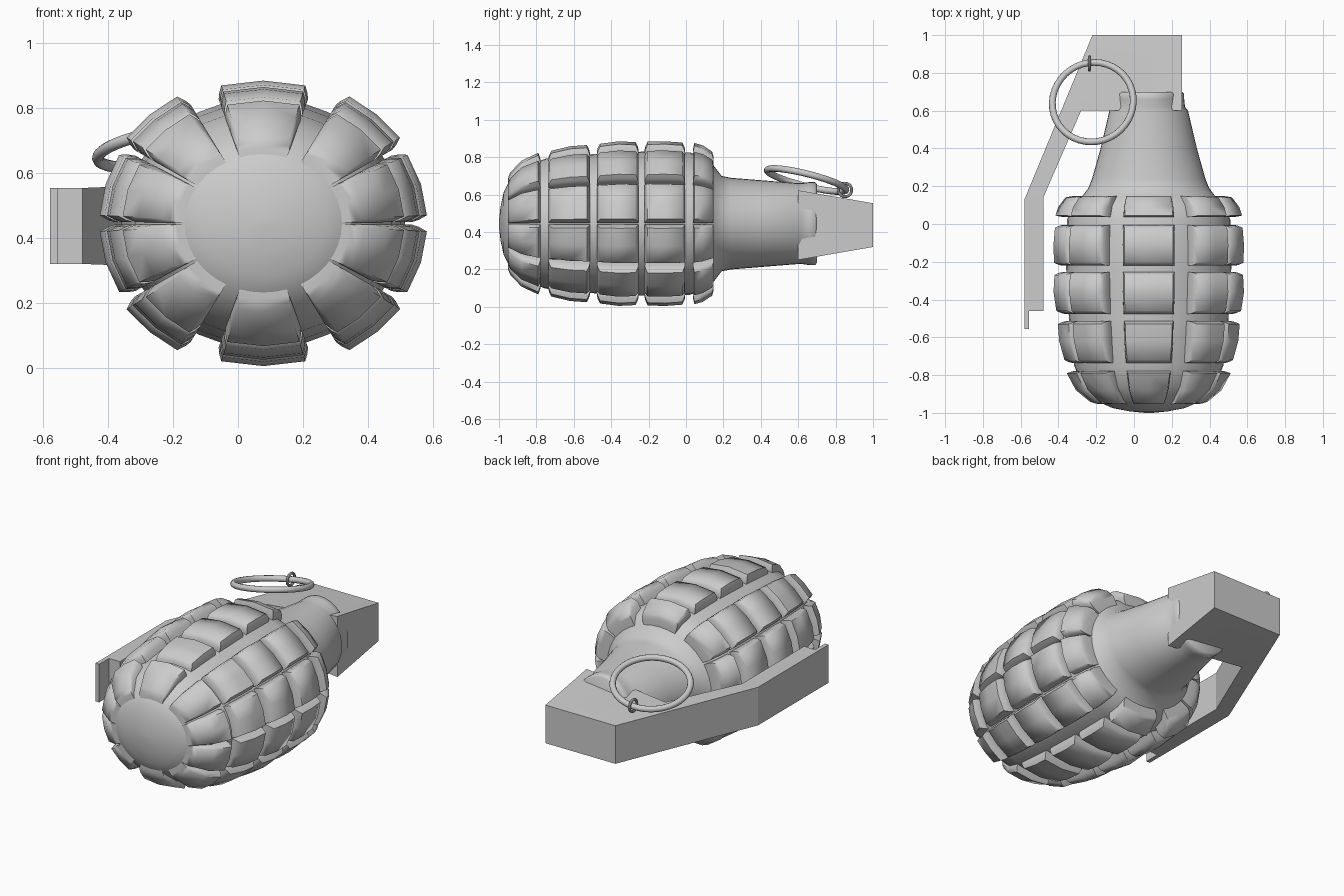
import bpy, bmesh
from math import cos, sin, radians, pi

if "Cube" in bpy.data.objects:
    bpy.data.objects.remove(bpy.data.objects["Cube"])

CX, CZ = 0.078, 0.445      # long axis of the body
RX, RZ = 0.5, 0.44         # half width and half height at the widest ring


def make(name, verts, faces, angle=40):
    mesh = bpy.data.meshes.new(name)
    mesh.from_pydata(verts, [], faces)
    bm = bmesh.new()
    bm.from_mesh(mesh)
    bmesh.ops.recalc_face_normals(bm, faces=bm.faces[:])
    bm.to_mesh(mesh)
    bm.free()
    ob = bpy.data.objects.new(name, mesh)
    bpy.context.collection.objects.link(ob)
    smooth(ob, angle)
    return ob


def smooth(ob, angle=40):
    bpy.ops.object.select_all(action='DESELECT')
    ob.select_set(True)
    bpy.context.view_layer.objects.active = ob
    bpy.ops.object.shade_smooth_by_angle(angle=radians(angle))


def revolve(name, profile, n=40):
    """Elliptical lathe along y; profile rows are (y, rx, rz)."""
    verts, faces = [], []
    for y, rx, rz in profile:
        for k in range(n):
            a = 2 * pi * k / n
            verts.append((CX + rx * cos(a), y, CZ + rz * sin(a)))
    for r in range(len(profile) - 1):
        for k in range(n):
            j = (k + 1) % n
            faces.append((r*n + k, r*n + j, (r+1)*n + j, (r+1)*n + k))
    faces.append(tuple(range(n)))
    faces.append(tuple(range((len(profile)-1)*n, len(profile)*n)))
    return make(name, verts, faces, 60)


# Core body and tapered neck in one smooth lathe, with a small lip on top
core = [(-1.0, .04), (-.992, .20), (-.975, .38), (-.94, .54), (-.86, .70),
        (-.75, .79), (-.5, .845), (-.23, .875), (.02, .865), (.10, .81),
        (.15, .70)]
neck = [(.19, .32, .255), (.24, .30, .245), (.4, .255, .232), (.6, .208, .216),
        (.62, .192, .216), (.66, .188, .222), (.69, .187, .222), (.7, .175, .21)]
revolve("body_and_neck", [(y, RX * s, RZ * s) for y, s in core] + neck)

# Raised pillow blocks: 5 rows of 10, mirrored left-right and top-bottom
rows = [[(-.94, .62), (-.88, .765), (-.79, .86)],
        [(-.72, .885), (-.62, .94), (-.53, .955)],
        [(-.46, .97), (-.36, 1.0), (-.27, .99)],
        [(-.205, .995), (-.11, 1.0), (-.02, .985)],
        [(.045, .98), (.09, .95), (.14, .875)]]
# column centre, half angle, radius factor
quarter = [(47.3, 11.8, 1.035), (15.8, 12.6, 1.01)]
cols = [(90, 15, 1.0), (270, 15, 1.0)]
for a, h, g in quarter:
    cols += [(a, h, g), (180 - a, h, g), (180 + a, h, g), (-a, h, g)]
# drop below the top surface, extra half angle, growth along y
layers = [(0, 0, 1.0), (.05, 1.7, 1.12), (.09, 2.6, 1.17), (.2, 2.4, 1.15)]
verts, faces = [], []
for row in rows:
    mid = (row[0][0] + row[2][0]) / 2
    for c, half, g in cols:
        base = len(verts)
        for drop, extra, grow in layers:
            for y, s in row:
                for d in (-1, 0, 1):
                    a = radians(c + d * (half + extra))
                    r = s * g - drop
                    verts.append((CX + RX*r*cos(a), mid + (y-mid)*grow,
                                  CZ + RZ*r*sin(a)))
        for i in (0, 1):
            for j in (0, 1):
                k = base + 3*i + j
                faces.append((k, k+1, k+4, k+3))
        rim = [0, 1, 2, 5, 8, 7, 6, 3]
        for lay in (0, 9, 18):
            for i in range(8):
                p, q = rim[i], rim[(i + 1) % 8]
                faces.append((base+lay+p, base+lay+q, base+lay+9+q, base+lay+9+p))
        faces.append(tuple(base + 27 + p for p in rim))
make("raised_blocks", verts, faces, 65)

# Head and lever: outline in top view with half thickness at each point
outline = [(.255, 1, .117), (-.22, 1, .117), (-.58, .13, .117),
           (-.58, -.46, .117), (-.58, -.555, .117), (-.555, -.555, .117),
           (-.555, -.46, .117), (-.48, -.46, .117), (-.48, .14, .117),
           (-.28, .6, .125), (.255, .6, .186)]
n = len(outline)
verts = [(x, y, .437 + t) for x, y, t in outline] + \
        [(x, y, .437 - t) for x, y, t in outline]
faces = [(i, (i+1) % n, n + (i+1) % n, n + i) for i in range(n)]
for f in [(0, 1, 9, 10), (1, 2, 8, 9), (2, 3, 6, 7, 8), (3, 4, 5, 6)]:
    faces += [f, tuple(n + i for i in f)]
make("head_and_lever", verts, faces, 20)

# Pull ring, tilted back and to the side
bpy.ops.mesh.primitive_torus_add(
    location=(-.218, .645, .678), rotation=(radians(-14), radians(-9), 0),
    major_radius=.217, minor_radius=.018, major_segments=40, minor_segments=10)
bpy.context.object.name = "pull_ring"
smooth(bpy.context.object)

# Small loop holding the ring to the head
bpy.ops.mesh.primitive_torus_add(
    location=(-.236, .85, .625), rotation=(0, pi/2, 0),
    major_radius=.036, minor_radius=.008, major_segments=20, minor_segments=8)
bpy.context.object.name = "pin_loop"
smooth(bpy.context.object)
